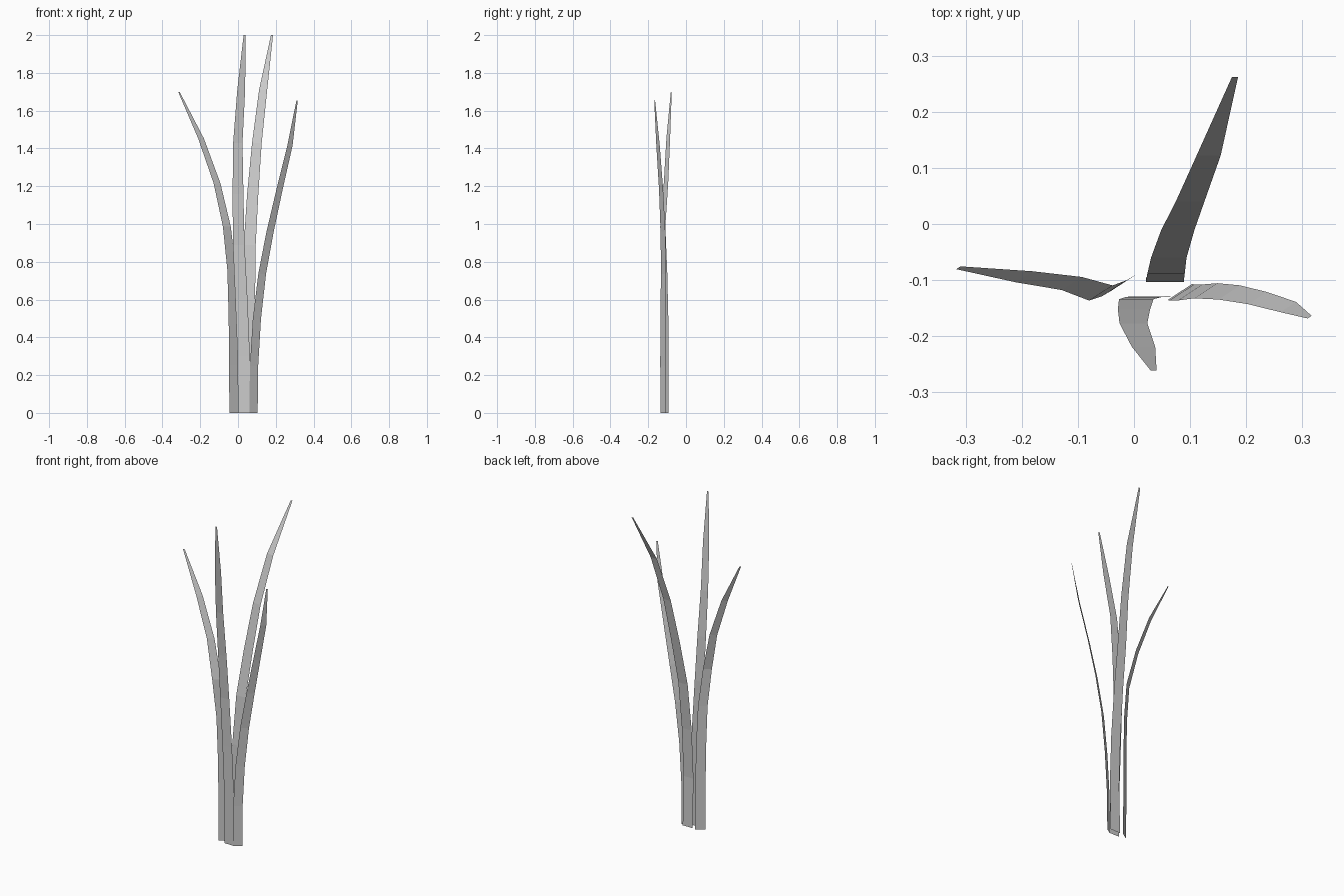
import bpy

# Shared blade profile: height fraction and width fraction for each cross row
HEIGHTS = (0, 0.15, 0.30, 0.445, 0.58, 0.715, 0.855, 1)
TAPER = (1, 0.99, 0.98, 0.93, 0.87, 0.75, 0.63, 0.16)


def blade(name, height, across, path):
    """Flat tapering strip: centre line `path` (x, y), base width vector `across`."""
    verts = []
    for (x, y), h, t in zip(path, HEIGHTS, TAPER):
        for side in (-0.5, 0.5):
            verts.append((x + side * t * across[0], y + side * t * across[1], h * height))
    faces = [(i, i + 1, i + 3, i + 2) for i in range(0, len(verts) - 2, 2)]
    mesh = bpy.data.meshes.new(name)
    mesh.from_pydata(verts, [], faces)
    mesh.update()
    obj = bpy.data.objects.new(name, mesh)
    bpy.context.collection.objects.link(obj)
    return obj


# Short blade curling to the left
blade("left_blade", 1.70, (0.048, 0.031),
      [(-0.022, -0.107), (-0.023, -0.107), (-0.026, -0.109), (-0.034, -0.114),
       (-0.059, -0.123), (-0.111, -0.106), (-0.196, -0.094), (-0.313, -0.078)])

# Tall blade leaning far to the back
blade("back_blade", 2.0, (0.068, 0),
      [(0.055, -0.095), (0.055, -0.103), (0.057, -0.089), (0.062, -0.060),
       (0.078, -0.011), (0.100, 0.040), (0.133, 0.122), (0.180, 0.262)])

# Tall blade bending slightly to the front
blade("front_blade", 2.0, (0.066, 0),
      [(0.033, -0.130), (0.030, -0.129), (0.018, -0.130), (0.004, -0.134),
       (0.000, -0.152), (-0.001, -0.177), (0.017, -0.219), (0.035, -0.261)])

# Short blade curling to the right
blade("right_blade", 1.655, (0.044, 0.029),
      [(0.082, -0.121), (0.085, -0.122), (0.100, -0.122), (0.128, -0.119),
       (0.170, -0.122), (0.220, -0.132), (0.275, -0.148), (0.313, -0.166)])
